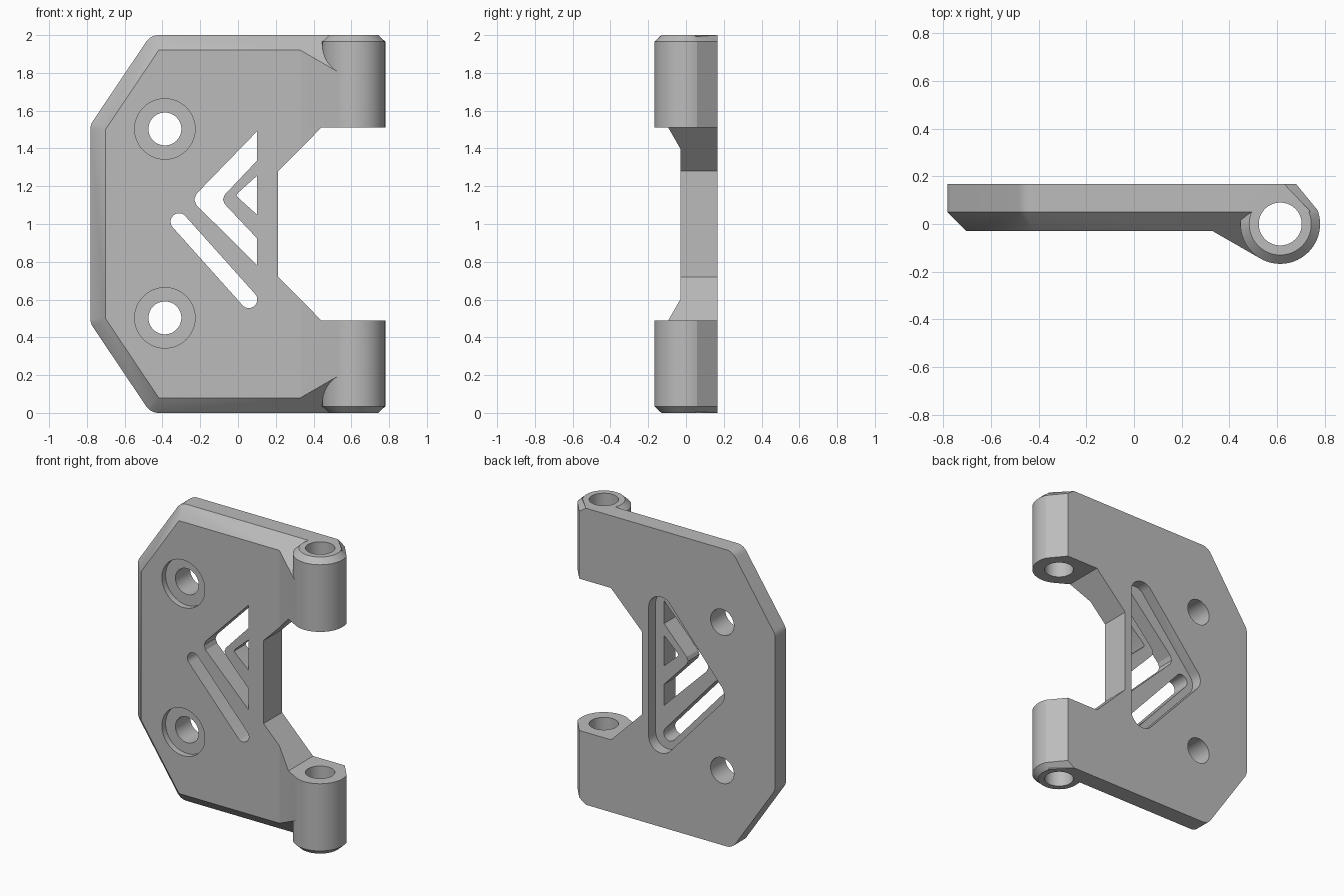
import bpy, bmesh, math
from math import cos, sin, radians
from mathutils import Vector

if "Cube" in bpy.data.objects:
    bpy.data.objects.remove(bpy.data.objects["Cube"])

BACK, STEP, FACE = 0.167, 0.05, -0.03     # depth planes of the plate
R, PIN_X, BORE = 0.167, 0.613, 0.09       # hinge knuckle

grey = bpy.data.materials.new("plain grey")
grey.use_nodes = True
grey.diffuse_color = (0.5, 0.5, 0.5, 1)
grey.node_tree.nodes["Principled BSDF"].inputs["Base Color"].default_value = (0.5, 0.5, 0.5, 1)


def finish(name, bm):
    bmesh.ops.recalc_face_normals(bm, faces=bm.faces)
    mesh = bpy.data.meshes.new(name)
    bm.to_mesh(mesh)
    bm.free()
    mesh.materials.append(grey)
    obj = bpy.data.objects.new(name, mesh)
    bpy.context.collection.objects.link(obj)
    return obj


def hull(name, points):
    bm = bmesh.new()
    for p in points:
        bm.verts.new(p)
    out = bmesh.ops.convex_hull(bm, input=bm.verts)
    loose = [v for v in bm.verts if not v.link_faces]
    bmesh.ops.delete(bm, geom=loose, context='VERTS')
    bmesh.ops.dissolve_limit(bm, angle_limit=radians(0.5), verts=bm.verts, edges=bm.edges)
    return finish(name, bm)


def prism(name, outline, low, high, axis):
    """Extrude an outline along y (outline in x, z) or z (outline in x, y)."""
    place = (lambda p, t: (p[0], t, p[1])) if axis == 'Y' else (lambda p, t: (p[0], p[1], t))
    bm = bmesh.new()
    face = bm.faces.new([bm.verts.new(place(p, low)) for p in outline])
    top = bmesh.ops.extrude_face_region(bm, geom=[face])
    shift = Vector(place((0, 0), high - low))
    bmesh.ops.translate(bm, vec=shift, verts=[g for g in top["geom"] if isinstance(g, bmesh.types.BMVert)])
    return finish(name, bm)


def arc(cx, cy, r, start, end, n):
    return [(cx + r * cos(radians(start + (end - start) * i / n)),
             cy + r * sin(radians(start + (end - start) * i / n))) for i in range(n + 1)]


def circle(cx, cy, r, n=64):
    return arc(cx, cy, r, 0, 360, n)[:-1]


def combine(target, tool, operation):
    mod = target.modifiers.new(operation.title(), 'BOOLEAN')
    mod.operation, mod.solver, mod.object = operation, 'EXACT', tool
    bpy.context.view_layer.objects.active = target
    bpy.ops.object.modifier_apply(modifier=mod.name)
    bpy.data.objects.remove(tool)


def corners(d):
    """Upper corners of the plate outline, inset by d."""
    return [(-0.782 + d, 1.524 - 0.3 * d), (-0.463 + 0.54 * d, 2 - d), (0.8, 2 - d)]


# Plate with a bevelled front rim, rounded at the outer corners
C = 0.08
side, shoulder, end = corners(C)
rounded = arc(*side, C, 180, 146, 5) + arc(*shoulder, C, 146, 90, 8) + [(0.8, 2)]
layers = [(BACK, rounded), (STEP, rounded), (FACE, corners(C)), (-0.17, corners(0.22))]
plate = hull("hinge_plate", [(x, y, h) for y, pts in layers for x, z in pts for h in (z, 2 - z)])

# Limit the plate to its plan: flat front, then a ramp tangent to the knuckle
plan = [(-1, 0.3), (-1, FACE), (0.33, FACE), (PIN_X - R / 2, -R * 0.866), (PIN_X, -0.1),
        (PIN_X, STEP), (0.742, STEP), (0.63, BACK), (0.63, 0.3)]
combine(plate, prism("plan_cutter", plan, -0.5, 2.5, 'Z'), 'INTERSECT')

# Knuckles with a bevelled outer end, mirrored top and bottom
wide = arc(PIN_X, 0, R, 160, 380, 44) + [(0.68, BACK), (0.6, BACK)]
slim = arc(PIN_X, 0, R - 0.037, 160, 380, 44) + [(0.63, BACK), (0.6, BACK)]
for mirror in (False, True):
    pts = [(x, y, z) for ring, z in ((wide, 1.4), (wide, 1.965), (slim, 2.0)) for x, y in ring]
    if mirror:
        pts = [(x, y, 2 - z) for x, y, z in pts]
    combine(plate, hull("knuckle", pts), 'UNION')

# Notch between the knuckles
upper = [(0.212, 1.28), (0.443, 1.512), (1, 1.512)]
notch = upper + [(x, 2 - z) for x, z in reversed(upper)]
combine(plate, prism("notch_cutter", notch, -0.5, 0.5, 'Y'), 'DIFFERENCE')

# Pin bore
combine(plate, prism("bore_cutter", circle(PIN_X, 0, BORE), -0.5, 2.5, 'Z'), 'DIFFERENCE')

# Screw holes with counterbores
for z in (0.503, 1.503):
    combine(plate, prism("screw_cutter", circle(-0.387, z, 0.087), -0.5, 0.5, 'Y'), 'DIFFERENCE')
    combine(plate, prism("counterbore_cutter", circle(-0.387, z, 0.16), -0.5, FACE + 0.04, 'Y'), 'DIFFERENCE')

# Rounded triangular pocket in the back
pocket = (arc(0.07, 0.59, 0.092, -135, 0, 12) + arc(0.07, 1.46, 0.092, 0, 130, 12)
          + arc(-0.31, 1.01, 0.092, 130, 225, 10))
combine(plate, prism("pocket_cutter", pocket, BACK - 0.075, 0.5, 'Y'), 'DIFFERENCE')

# Slots through the plate: bar, chevron and small triangle
bar = arc(-0.312, 1.012, 0.045, 48, 228, 12) + arc(0.057, 0.6, 0.045, 228, 408, 12)
chevron = [(0.1, 1.49), (-0.22, 1.16), (-0.232, 1.13), (-0.22, 1.1), (0.1, 0.783),
           (0.1, 0.925), (-0.07, 1.105), (-0.08, 1.13), (-0.07, 1.155), (0.1, 1.335)]
triangle = [(0.1, 1.255), (0.0, 1.165), (-0.008, 1.15), (0.0, 1.14), (0.1, 1.05)]
for outline in (bar, chevron, triangle):
    combine(plate, prism("slot_cutter", outline, -0.5, 0.5, 'Y'), 'DIFFERENCE')

# Smooth the curves, keep the edges crisp
bpy.ops.object.select_all(action='DESELECT')
plate.select_set(True)
bpy.context.view_layer.objects.active = plate
bpy.ops.object.shade_smooth_by_angle(angle=radians(20))
